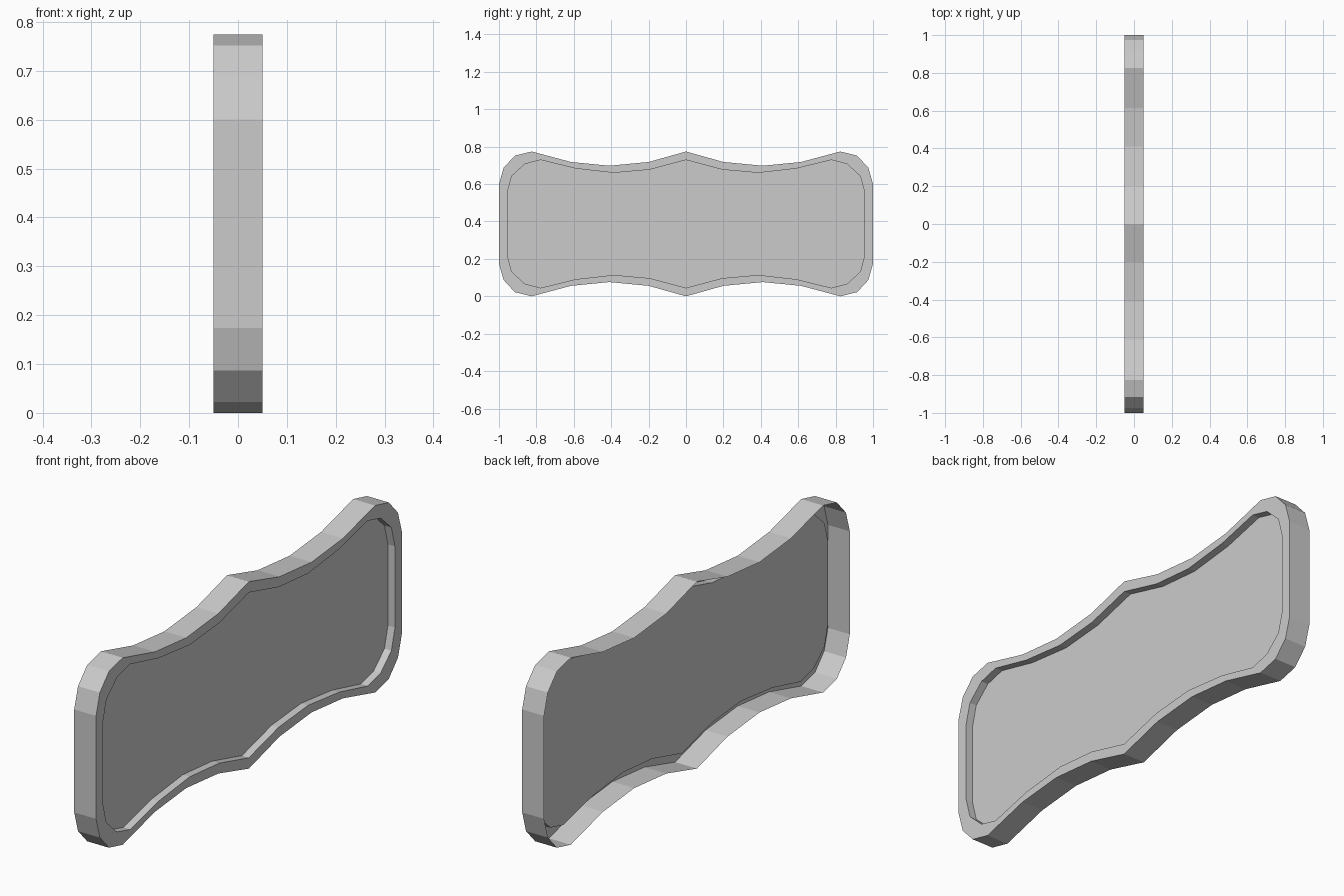
import bpy
import bmesh

cube = bpy.data.objects.get("Cube")
if cube:
    bpy.data.objects.remove(cube, do_unlink=True)

MID_Z = 0.387
BACK, FRONT, PANEL = -0.05, 0.05, 0.018

# Quarter outlines (y, height above the middle), top centre to side
OUTER = [(0, 0.387), (0.2, 0.331), (0.41, 0.311), (0.615, 0.331),
         (0.825, 0.387), (0.915, 0.365), (0.975, 0.3), (1, 0.213)]
INNER = [(0, 0.342), (0.195, 0.29), (0.387, 0.273), (0.59, 0.296),
         (0.777, 0.342), (0.862, 0.32), (0.932, 0.255), (0.955, 0.168)]


def full_outline(quarter):
    """Mirror a quarter outline into a closed counter-clockwise loop."""
    top = quarter[::-1] + [(-y, h) for y, h in quarter[1:]]
    return top + [(-y, -h) for y, h in top]


def add_loop(bm, quarter, x):
    return [bm.verts.new((x, y, MID_Z + h)) for y, h in full_outline(quarter)]


def bridge(bm, a, b):
    for i in range(len(a)):
        j = (i + 1) % len(a)
        bm.faces.new((a[i], a[j], b[j], b[i]))


# Plaque shell: outer wall, raised rim, recess wall and panel, open at the back
bm = bmesh.new()
loops = [add_loop(bm, OUTER, BACK), add_loop(bm, OUTER, FRONT),
         add_loop(bm, INNER, FRONT), add_loop(bm, INNER, PANEL)]
for a, b in zip(loops, loops[1:]):
    bridge(bm, a, b)
bm.faces.new(loops[-1])

mesh = bpy.data.meshes.new("sign_plaque")
bm.to_mesh(mesh)
bm.free()
plaque = bpy.data.objects.new("sign_plaque", mesh)
bpy.context.collection.objects.link(plaque)

# Plain grey finish
grey = bpy.data.materials.new("light_grey")
grey.use_nodes = True
colour = (0.6, 0.6, 0.6, 1)
grey.diffuse_color = colour
grey.node_tree.nodes["Principled BSDF"].inputs["Base Color"].default_value = colour
mesh.materials.append(grey)
